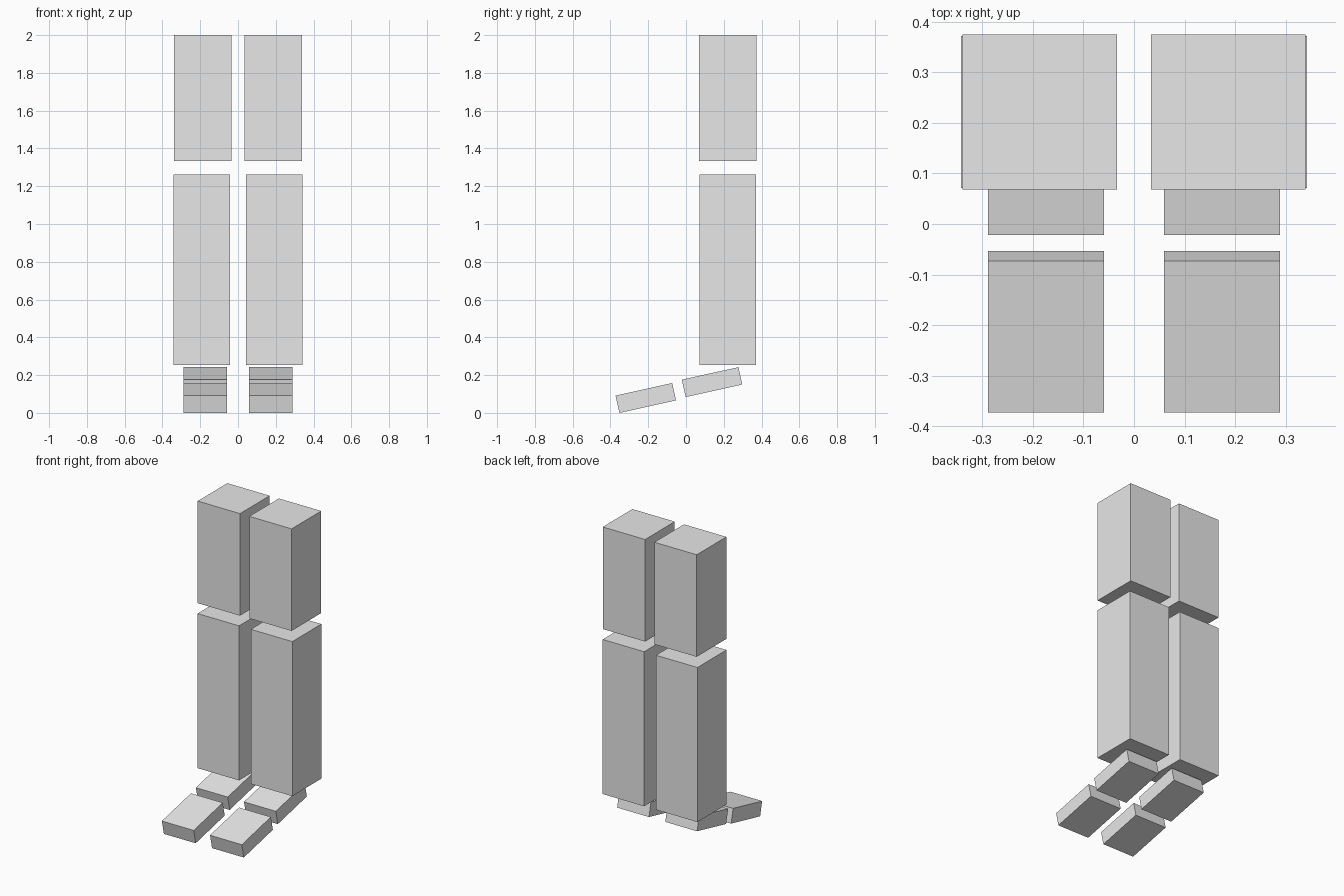
import bpy
import math

cube = bpy.data.objects.get("Cube")
if cube:
    bpy.data.objects.remove(cube, do_unlink=True)

# Single flat grey
GREY = (0.8, 0.8, 0.8, 1.0)
grey = bpy.data.materials.new("light grey")
grey.use_nodes = True
grey.diffuse_color = GREY
grey.node_tree.nodes["Principled BSDF"].inputs["Base Color"].default_value = GREY


def block(name, centre, size, pitch=0.0):
    """Box of the given size, pitched about the x axis (degrees)."""
    bpy.ops.mesh.primitive_cube_add(size=1, location=centre,
                                    rotation=(math.radians(pitch), 0, 0))
    ob = bpy.context.object
    ob.name = ob.data.name = name
    ob.scale = size
    bpy.ops.object.transform_apply(location=False, rotation=False, scale=True)
    ob.data.materials.append(grey)


# One leg per side: thigh, shin, then the sloping foot and toe blocks
FOOT_SIZE = (0.23, 0.307, 0.094)
for side, s in (("left", 1), ("right", -1)):
    block(f"{side}_thigh", (s * 0.1865, 0.2215, 1.6665), (0.306, 0.306, 0.667))
    block(f"{side}_shin", (s * 0.1925, 0.2215, 0.758), (0.30, 0.30, 1.01))
    block(f"{side}_foot", (s * 0.174, 0.138, 0.163), FOOT_SIZE, 12.5)
    block(f"{side}_toes", (s * 0.174, -0.213, 0.079), FOOT_SIZE, 12.5)
